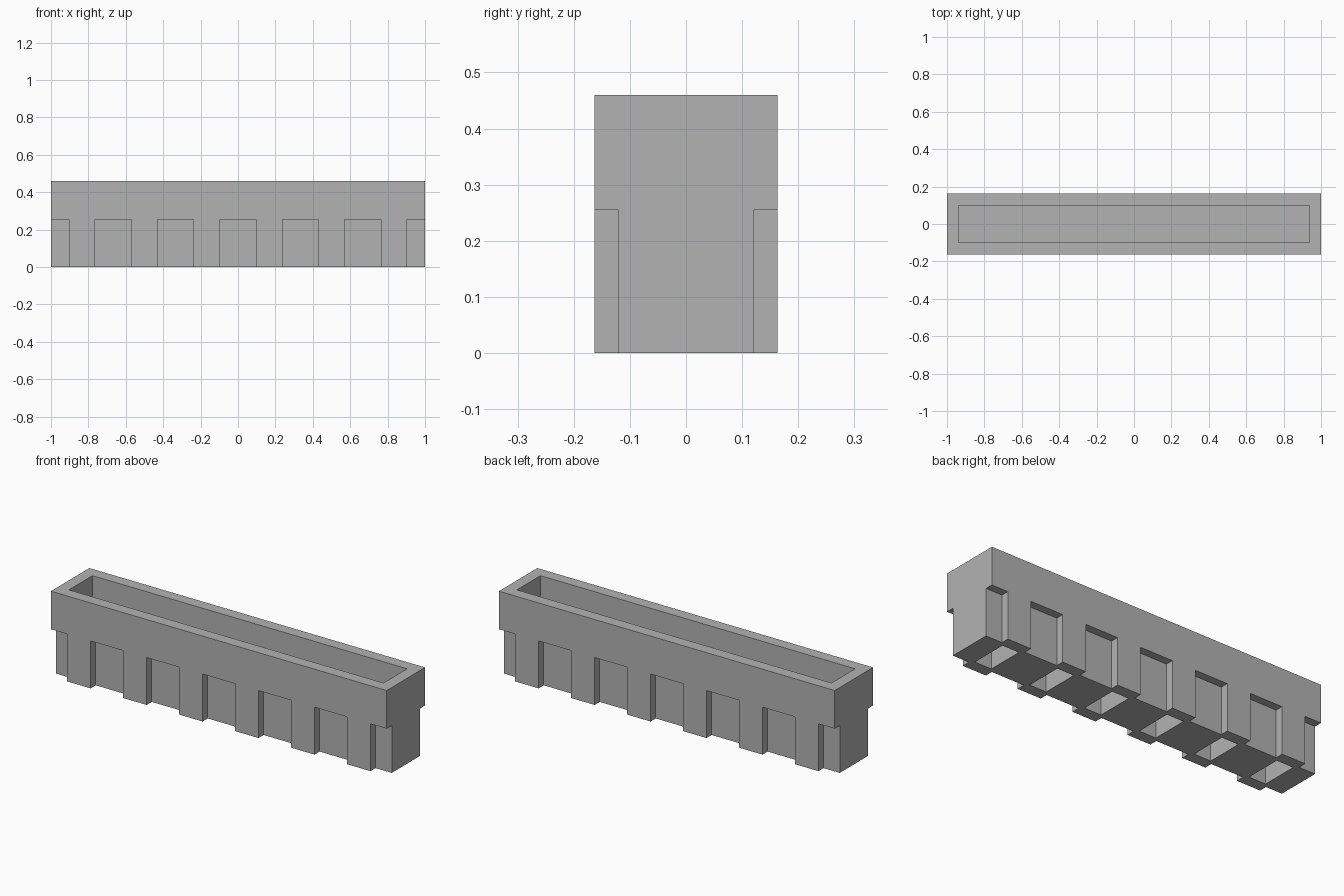
import bpy
import bmesh
from mathutils import Matrix, Vector

if "Cube" in bpy.data.objects:
    bpy.data.objects.remove(bpy.data.objects["Cube"], do_unlink=True)

WIDTH, DEPTH, HEIGHT = 2.0, 0.326, 0.46
RIB_TOP = 0.255        # underside of the overhanging rim
CORE_DEPTH = 0.24      # wall depth between the ribs
RIB_WIDTH = 0.14
RIBS = 6
PITCH = WIDTH / RIBS
WALL = 0.063
FLOOR = 0.26

grey = bpy.data.materials.new("stone grey")
grey.use_nodes = True
colour = (0.45, 0.45, 0.45, 1)
grey.diffuse_color = colour
grey.node_tree.nodes["Principled BSDF"].inputs["Base Color"].default_value = colour


def add_box(bm, low, high):
    low, high = Vector(low), Vector(high)
    matrix = Matrix.Translation((low + high) / 2) @ Matrix.Diagonal((*(high - low), 1))
    bmesh.ops.create_cube(bm, size=1, matrix=matrix)


def make_object(name, boxes):
    bm = bmesh.new()
    for low, high in boxes:
        add_box(bm, low, high)
    mesh = bpy.data.meshes.new(name)
    bm.to_mesh(mesh)
    bm.free()
    mesh.materials.append(grey)
    obj = bpy.data.objects.new(name, mesh)
    bpy.context.collection.objects.link(obj)
    return obj


# Solid block of the wall section
trough = make_object("ribbed_trough", [
    ((-WIDTH / 2, -DEPTH / 2, 0), (WIDTH / 2, DEPTH / 2, HEIGHT))])

cuts = []

# Open trough in the top
inner_x, inner_y = WIDTH / 2 - WALL, DEPTH / 2 - WALL
cuts.append(((-inner_x, -inner_y, FLOOR), (inner_x, inner_y, HEIGHT + 0.1)))

# Recesses that leave the ribs standing, front and back
half_gap = (PITCH - RIB_WIDTH) / 2
for i in range(RIBS + 1):
    x = -WIDTH / 2 + i * PITCH
    for near, far in ((-DEPTH, -CORE_DEPTH / 2), (CORE_DEPTH / 2, DEPTH)):
        cuts.append(((x - half_gap, near, -0.1), (x + half_gap, far, RIB_TOP)))

# Slots in the underside, one in each rib
for i in range(RIBS):
    x = -WIDTH / 2 + (i + 0.5) * PITCH
    cuts.append(((x - 0.05, -inner_y, -0.1), (x + 0.05, inner_y, 0.2)))

cutter = make_object("cutter", cuts)
cutter.hide_render = True

# Cut the block and remove the helper
cut = trough.modifiers.new("cut", 'BOOLEAN')
cut.operation = 'DIFFERENCE'
cut.solver = 'EXACT'
cut.object = cutter
bpy.context.view_layer.objects.active = trough
trough.select_set(True)
bpy.ops.object.modifier_apply(modifier=cut.name)
bpy.data.objects.remove(cutter, do_unlink=True)
